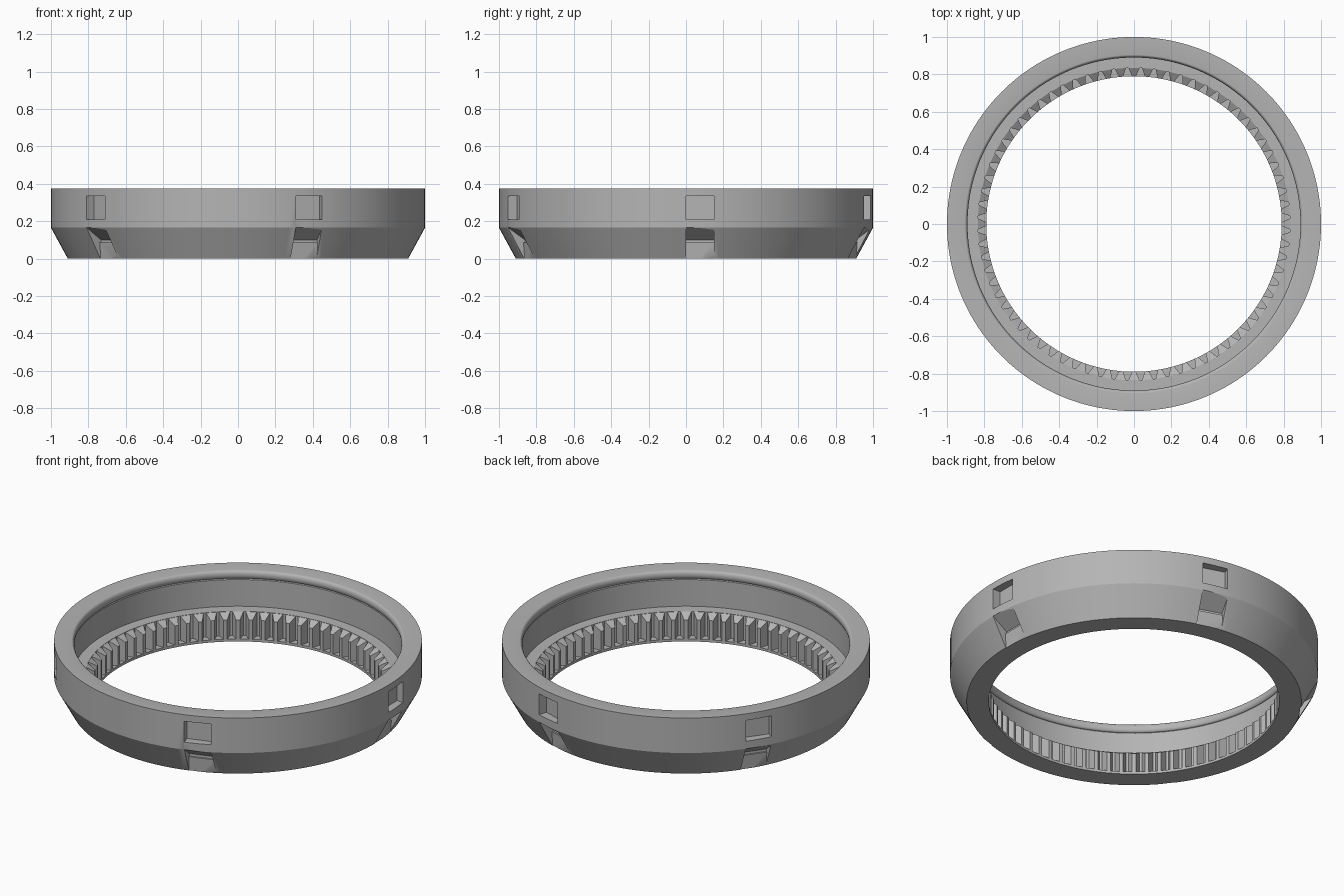
import bpy, bmesh
from math import sin, cos, pi, radians
from mathutils import Matrix

SEGMENTS = 160
TEETH = 72
POCKETS = 5

cube = bpy.data.objects.get("Cube")
if cube:
    bpy.data.objects.remove(cube, do_unlink=True)

grey = bpy.data.materials.new("plain grey")
grey.use_nodes = True
colour = (0.46, 0.46, 0.46, 1)
grey.diffuse_color = colour
grey.node_tree.nodes["Principled BSDF"].inputs["Base Color"].default_value = colour


def make_object(name, bm):
    bmesh.ops.recalc_face_normals(bm, faces=bm.faces)
    mesh = bpy.data.meshes.new(name)
    bm.to_mesh(mesh)
    bm.free()
    mesh.materials.append(grey)
    obj = bpy.data.objects.new(name, mesh)
    bpy.context.collection.objects.link(obj)
    return obj


def bridge(bm, loops, closed):
    """Skin neighbouring vertex loops with quads."""
    pairs = zip(loops, loops[1:] + loops[:1]) if closed else zip(loops, loops[1:])
    for a, b in pairs:
        for i in range(len(a)):
            j = (i + 1) % len(a)
            bm.faces.new((a[i], a[j], b[j], b[i]))


def lathe(name, profile):
    bm = bmesh.new()
    loops = []
    for s in range(SEGMENTS):
        a = 2 * pi * s / SEGMENTS
        loops.append([bm.verts.new((r * cos(a), r * sin(a), z)) for r, z in profile])
    bridge(bm, loops, True)
    return make_object(name, bm)


def add_prism(bm, profile, t0, t1, turn):
    """Extrude a radius/height outline sideways, then turn it about z."""
    loops = [[bm.verts.new(turn @ Matrix.Translation((r, t, z)).translation)
              for r, z in profile] for t in (t0, t1)]
    bridge(bm, loops, False)
    for loop in loops:
        bm.faces.new(loop)


# Ring body: sloped skirt, rounded lip, inner ledge and thin bottom flange
lip = [(0.905 - 0.015 * sin(pi * i / 12), 0.35 + 0.025 * cos(pi * i / 12))
       for i in range(13)]
body_profile = ([(0.91, 0), (1, 0.165), (1, 0.375)] + lip +
                [(0.9, 0.32), (0.9, 0.16), (0.835, 0.16),
                 (0.835, 0.015), (0.79, 0.015), (0.79, 0)])
body = lathe("ring_body", body_profile)

# Cutters for the square pockets and the sloped notches below them
square = [(0.95, 0.21), (1.1, 0.21), (1.1, 0.335), (0.95, 0.335)]
notch = [(0.999, 0.165), (0.905, 0.1), (0.905, 0.085), (0.914, 0.085),
         (0.905, -0.02), (1.1, -0.02), (1.1, 0.165)]
bm = bmesh.new()
for k in range(POCKETS):
    turn = Matrix.Rotation(2 * pi * k / POCKETS, 4, "Z")
    for outline in (square, notch):
        add_prism(bm, outline, 0, 0.15, turn)
cutter = make_object("pocket_cutter", bm)
cutter.hide_render = True

cut = body.modifiers.new("pockets", "BOOLEAN")
cut.operation = "DIFFERENCE"
cut.solver = "EXACT"
cut.object = cutter
bpy.context.view_layer.update()
graph = bpy.context.evaluated_depsgraph_get()
cut_mesh = bpy.data.meshes.new_from_object(body.evaluated_get(graph))
body.modifiers.clear()
body.data = cut_mesh
bpy.data.objects.remove(cutter, do_unlink=True)

# Inner gear teeth: tapered towards the tip, with a bevelled top
bm = bmesh.new()
pitch = 2 * pi / TEETH
for k in range(TEETH):
    middle = pi / 2 + k * pitch
    outline = [(0.838, -0.42), (0.79, -0.15), (0.79, 0.15), (0.838, 0.42)]
    loops = []
    for top in (False, True):
        loop = []
        for r, share in outline:
            a = middle + share * pitch
            z = (0.16 if r > 0.8 else 0.13) if top else 0.012
            loop.append(bm.verts.new((r * cos(a), r * sin(a), z)))
        loops.append(loop)
    bridge(bm, loops, False)
    for loop in loops:
        bm.faces.new(loop)
make_object("ring_teeth", bm)

# Smooth the round surfaces and keep the hard edges
bpy.ops.object.select_all(action="DESELECT")
body.select_set(True)
bpy.context.view_layer.objects.active = body
bpy.ops.object.shade_smooth_by_angle(angle=radians(26))
